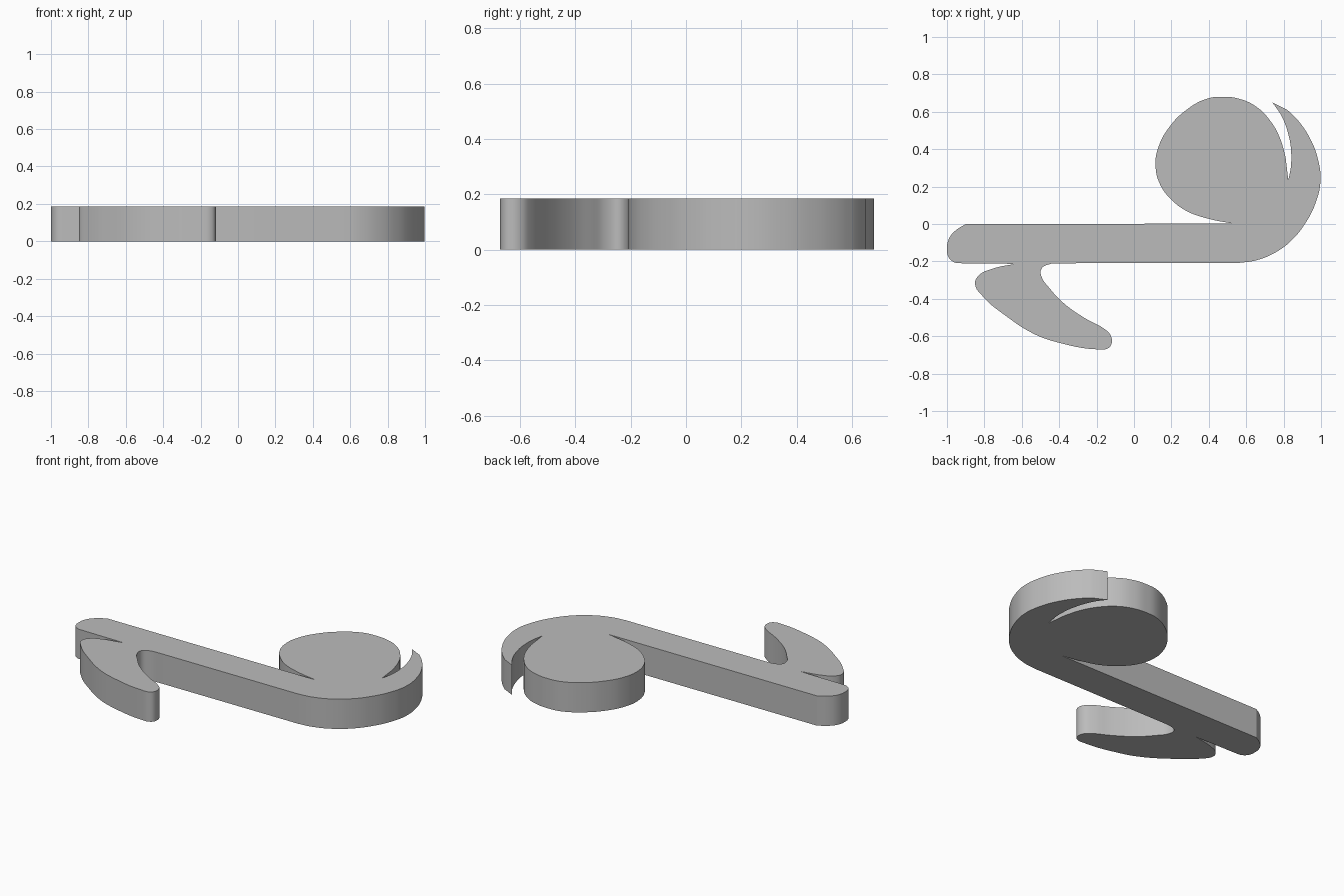
import bpy
import bmesh
import math

THICKNESS = 0.185
SCALE = 0.01  # outline sections below are written in hundredths of a unit

# Remove the default cube only
default_cube = bpy.data.objects.get("Cube")
if default_cube:
    bpy.data.objects.remove(default_cube, do_unlink=True)


def flat_material(name, color):
    material = bpy.data.materials.new(name)
    material.use_nodes = True
    material.diffuse_color = color
    material.node_tree.nodes["Principled BSDF"].inputs["Base Color"].default_value = color
    return material


def outline_curve(name, sections):
    """Closed flat curve: each section is smooth inside and sharp at both ends."""
    points = [(x, y, i == 0 or i == len(section) - 1)
              for section in sections for i, (x, y) in enumerate(section)]
    curve = bpy.data.curves.new(name, "CURVE")
    curve.dimensions = "2D"
    curve.fill_mode = "BOTH"
    curve.resolution_u = 5
    curve.extrude = THICKNESS / 2
    spline = curve.splines.new("BEZIER")
    spline.bezier_points.add(len(points) - 1)
    spline.use_cyclic_u = True
    for knot, (x, y, sharp) in zip(spline.bezier_points, points):
        knot.co = (x * SCALE, y * SCALE, 0)
        knot.handle_left_type = knot.handle_right_type = "VECTOR" if sharp else "AUTO"
    shape = bpy.data.objects.new(name, curve)
    bpy.context.collection.objects.link(shape)
    return shape


# Rounded end of the long straight bar
bar_end = [(-90, 0), (-96, -4), (-99, -8), (-100, -13), (-99, -18), (-96, -20.5), (-92, -21)]

# Curved fin hanging below the bar: its outer sweep, round tip and inner sweep
fin = [(-63.5, -21.3), (-76, -24), (-83, -27.5), (-85, -32), (-81, -38.5), (-68, -49.5),
       (-53, -59), (-40, -63.5), (-20, -67), (-14, -66.5), (-12, -64), (-12.5, -59.5),
       (-16, -56), (-26, -50.5), (-38, -42), (-45, -34.5), (-49.5, -28), (-49.5, -24),
       (-46, -21.7), (-38, -21)]

# Outer bend rising from the bar to the pointed hook
outer_bend = [(56, -20.8), (65, -19.5), (76, -15), (85, -8), (92, 1), (97, 11), (99.7, 23),
              (98, 36), (94, 46), (88, 55), (82, 61)]

# Narrow slot between the hook and the round head
slot = [(74, 65), (79, 57.5), (83, 46), (84, 39), (83.8, 30), (82.5, 23.5)]

# Round head, ending in the notch where it meets the bar
head = [(81, 36), (78, 46), (73, 55), (65, 63), (56, 67), (48, 68), (39, 67), (28, 61),
        (19, 52), (13, 41), (11.5, 31), (14, 21), (20, 13), (28, 7), (39, 3), (53, 0.2)]

# Build the plate as one extruded outline and make it a mesh
plate = outline_curve("hooked_plate", [bar_end, fin, outer_bend, slot, head])
plate.location.z = THICKNESS / 2
bpy.ops.object.select_all(action="DESELECT")
plate.select_set(True)
bpy.context.view_layer.objects.active = plate
bpy.ops.object.convert(target="MESH")
plate = bpy.context.object

# Weld the caps to the walls and point all faces outward
bm = bmesh.new()
bm.from_mesh(plate.data)
bmesh.ops.remove_doubles(bm, verts=bm.verts, dist=0.0001)
bmesh.ops.recalc_face_normals(bm, faces=bm.faces)
bm.to_mesh(plate.data)
bm.free()

# Plain grey finish, smooth walls with crisp rims
plate.data.materials.clear()
plate.data.materials.append(flat_material("plain grey", (0.5, 0.5, 0.5, 1)))
bpy.ops.object.shade_smooth_by_angle(angle=math.radians(30))
